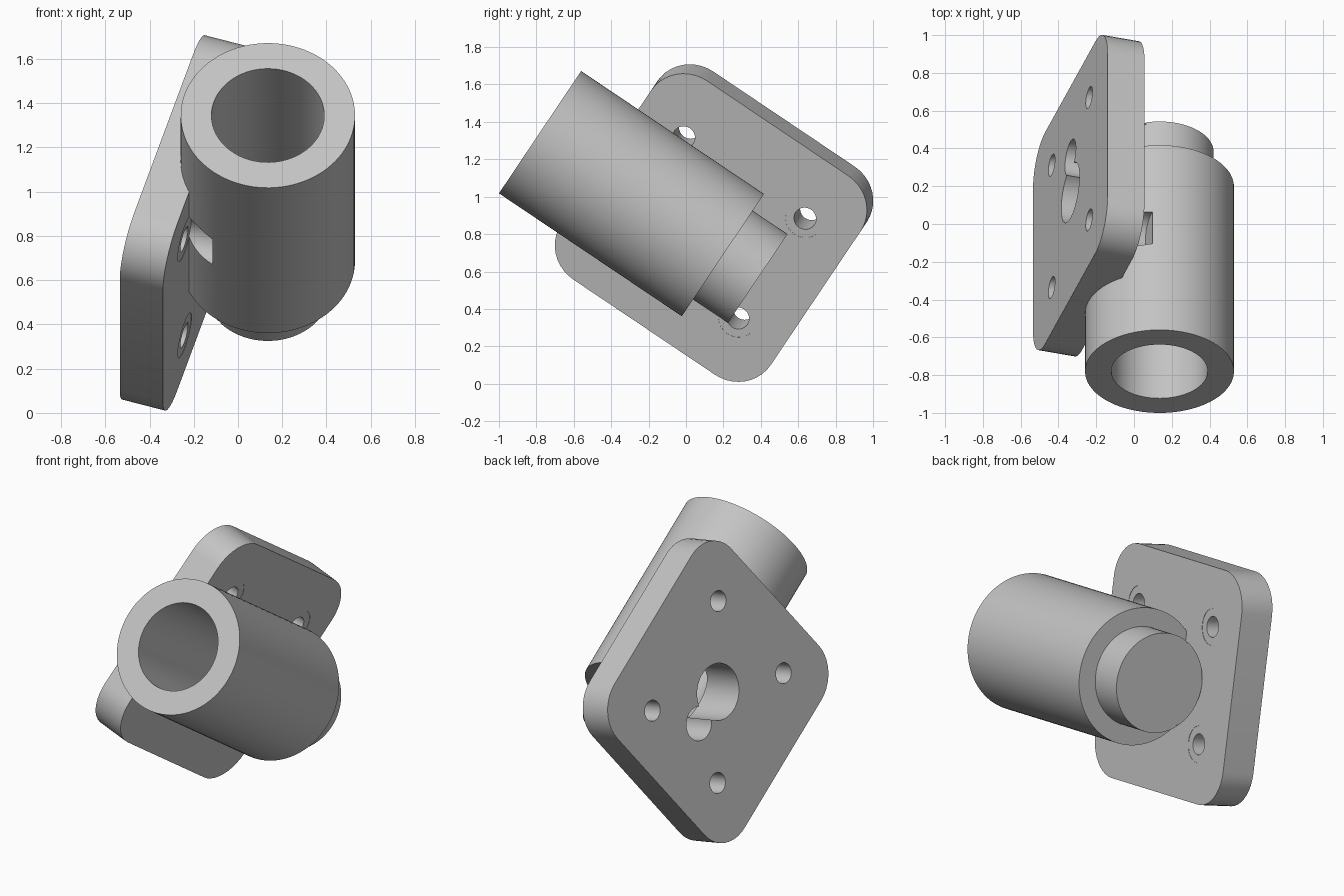
import bpy, bmesh, math
from mathutils import Matrix, Vector

cube = bpy.data.objects.get("Cube")
if cube:
    bpy.data.objects.remove(cube, do_unlink=True)

grey = bpy.data.materials.new("plain grey")
grey.use_nodes = True
grey.diffuse_color = (0.55, 0.55, 0.55, 1)
grey.node_tree.nodes["Principled BSDF"].inputs["Base Color"].default_value = (0.55, 0.55, 0.55, 1)

# Part frame: X = plate normal, Y = across the plate, Z = tube axis
pitch, roll = math.radians(33.9), math.radians(17.15)
axis = Vector((0, -math.cos(pitch), math.sin(pitch)))
side = Vector((0, math.sin(pitch), math.cos(pitch)))
right = Vector((1, 0, 0))
normal = right * math.cos(roll) - side * math.sin(roll)
across = right * math.sin(roll) + side * math.cos(roll)
frame = Matrix((normal, across, axis)).transposed().to_4x4()
frame.translation = (0.135, 0.38, 0.565)

BACK, FACE = -0.494, -0.29      # plate surfaces along X
MID = 0.355                     # plate centre along Z


def make_object(name, bm):
    mesh = bpy.data.meshes.new(name)
    bm.to_mesh(mesh)
    bm.free()
    mesh.materials.append(grey)
    ob = bpy.data.objects.new(name, mesh)
    ob.matrix_world = frame
    bpy.context.collection.objects.link(ob)
    return ob


def cylinder(name, radius, start, end, segments=96, across_plate=False, y=0, z=0):
    """Cylinder along Z, or along X at (y, z) when across_plate is set."""
    bm = bmesh.new()
    bmesh.ops.create_cone(bm, cap_ends=True, segments=segments, radius1=radius,
                          radius2=radius, depth=end - start)
    bmesh.ops.translate(bm, verts=bm.verts, vec=(0, 0, (start + end) / 2))
    if across_plate:
        bmesh.ops.rotate(bm, verts=bm.verts, matrix=Matrix.Rotation(math.pi / 2, 3, 'Y'))
        bmesh.ops.translate(bm, verts=bm.verts, vec=(0, y, z))
    return make_object(name, bm)


def combine(target, tool, operation):
    bpy.context.view_layer.objects.active = target
    mod = target.modifiers.new("combine", 'BOOLEAN')
    mod.operation, mod.object, mod.solver = operation, tool, 'EXACT'
    bpy.context.view_layer.update()
    bpy.ops.object.modifier_apply(modifier=mod.name)
    bpy.data.objects.remove(tool, do_unlink=True)


# Square mounting plate with rounded corners
bm = bmesh.new()
bmesh.ops.create_cube(bm, size=1)
bmesh.ops.scale(bm, verts=bm.verts, vec=(FACE - BACK, 1.34, 1.35))
bmesh.ops.translate(bm, verts=bm.verts, vec=((FACE + BACK) / 2, 0, MID))
corners = [e for e in bm.edges if abs(e.verts[0].co.x - e.verts[1].co.x) > 0.1]
bmesh.ops.bevel(bm, geom=corners, offset=0.22, segments=10, profile=0.5, affect='EDGES')
bracket = make_object("tube_bracket", bm)

# Tube body and narrower closed end
combine(bracket, cylinder("tube", 0.394, 0.22, 1.398), 'UNION')
combine(bracket, cylinder("end_boss", 0.286, -0.004, 0.3), 'UNION')

# Tube bore
combine(bracket, cylinder("bore", 0.255, 0.22, 1.6), 'DIFFERENCE')

# Keyhole in the back of the plate
combine(bracket, cylinder("key_hole", 0.163, -0.7, -0.1, 64, True, 0, MID), 'DIFFERENCE')
combine(bracket, cylinder("key_slot", 0.098, -0.7, -0.22, 48, True, 0, MID - 0.225), 'DIFFERENCE')

# Screw holes, with head clearance cut into the tube
for y in (-0.336, 0.336):
    for z in (MID - 0.39, MID + 0.39):
        combine(bracket, cylinder("screw_hole", 0.06, -0.7, -0.2, 32, True, y, z), 'DIFFERENCE')
        combine(bracket, cylinder("head_space", 0.105, FACE - 0.002, -0.15, 48, True, y, z), 'DIFFERENCE')

bpy.ops.object.select_all(action='DESELECT')
bracket.select_set(True)
bpy.context.view_layer.objects.active = bracket
bpy.ops.object.shade_smooth_by_angle(angle=math.radians(30))
